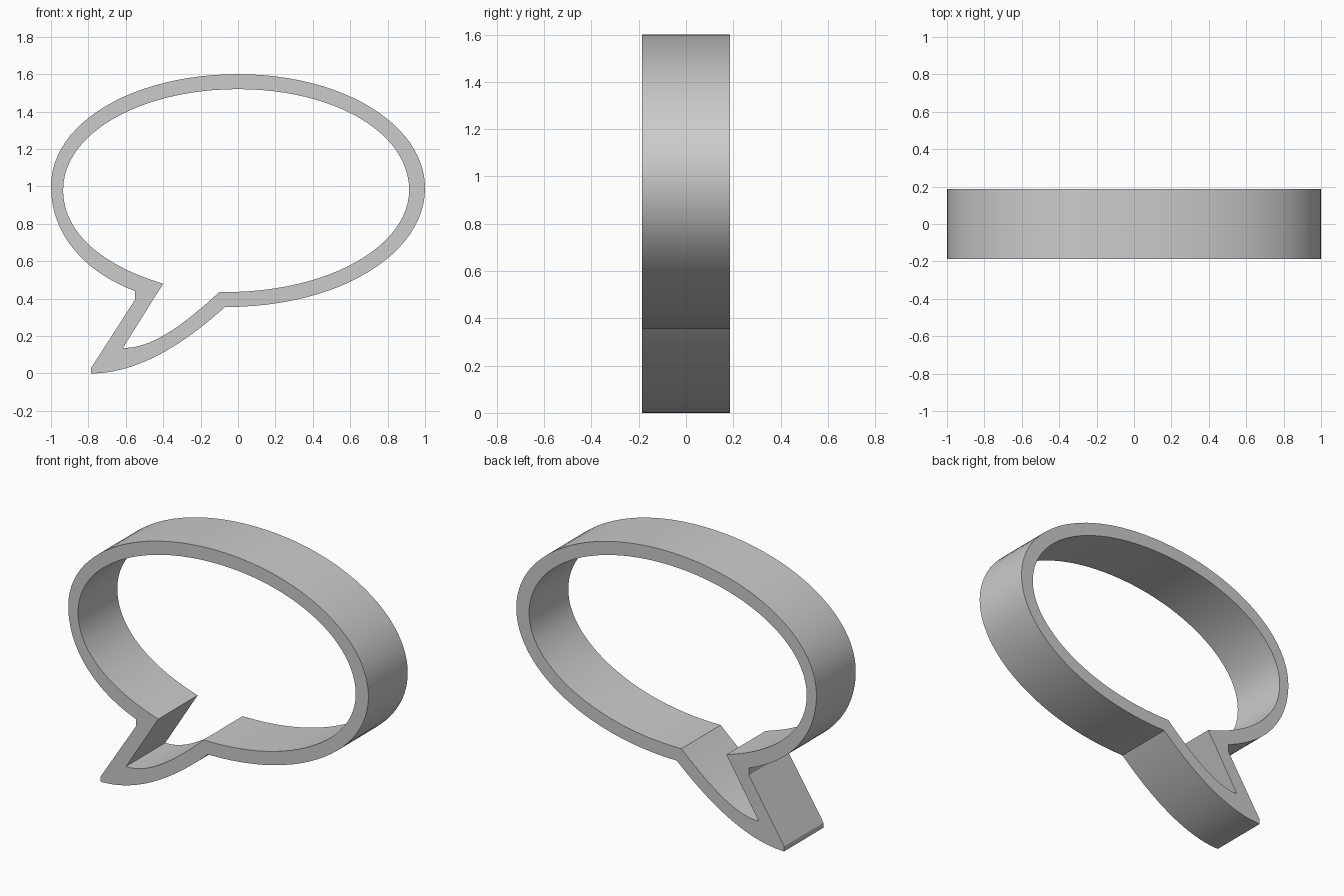
import bpy, bmesh
from mathutils import Vector
from mathutils.geometry import interpolate_bezier

if "Cube" in bpy.data.objects:
    bpy.data.objects.remove(bpy.data.objects["Cube"])

DEPTH = 0.374
STEPS = 25


def outline(start, segments):
    """Closed x/z outline: 1-point segments are lines, 3-point ones are cubic curves."""
    pts = [Vector(start)]
    for seg in segments:
        seg = [Vector(p) for p in seg]
        if len(seg) == 1:
            pts.append(seg[0])
        else:
            pts += interpolate_bezier(pts[-1], seg[0], seg[1], seg[2], STEPS)[1:]
    return pts[:-1]  # last point repeats the first


# Outer edge: balloon, then tail
outer = outline((0, 1.6), [
    [(-0.56, 1.6), (-1, 1.34), (-1, 1.0)],
    [(-1, 0.76), (-0.84, 0.55), (-0.55, 0.44)],
    [(-0.55, 0.395)],
    [(-0.785, 0.03)],
    [(-0.785, 0)],
    [(-0.53, 0.0), (-0.28, 0.165), (-0.07, 0.355)],
    [(0.56, 0.355), (1, 0.65), (1, 0.99)],
    [(1, 1.33), (0.56, 1.6), (0, 1.6)],
])

# Inner edge: open into the tail
inner = outline((0, 1.52), [
    [(-0.51, 1.52), (-0.935, 1.29), (-0.935, 0.98)],
    [(-0.935, 0.75), (-0.72, 0.575), (-0.40, 0.48)],
    [(-0.615, 0.137)],
    [(-0.46, 0.13), (-0.28, 0.27), (-0.10, 0.435)],
    [(-0.07, 0.435)],
    [(0.5, 0.435), (0.915, 0.69), (0.915, 0.98)],
    [(0.915, 1.29), (0.51, 1.52), (0, 1.52)],
])

# Fill the band between the two edges and extrude it through the depth
bm = bmesh.new()
edges = []
for loop in (outer, inner):
    verts = [bm.verts.new((p[0], -DEPTH / 2, p[1])) for p in loop]
    edges += [bm.edges.new((v, verts[(i + 1) % len(verts)])) for i, v in enumerate(verts)]
bmesh.ops.triangle_fill(bm, edges=edges, use_beauty=True, normal=(0, -1, 0))
ext = bmesh.ops.extrude_face_region(bm, geom=bm.faces[:], use_keep_orig=True)
bmesh.ops.translate(bm, vec=(0, DEPTH, 0),
                    verts=[g for g in ext["geom"] if isinstance(g, bmesh.types.BMVert)])
bmesh.ops.recalc_face_normals(bm, faces=bm.faces[:])

mesh = bpy.data.meshes.new("speech_bubble")
bm.to_mesh(mesh)
bm.free()
bubble = bpy.data.objects.new("speech_bubble", mesh)
bpy.context.collection.objects.link(bubble)
bpy.context.view_layer.objects.active = bubble
bubble.select_set(True)
bpy.ops.object.shade_smooth_by_angle(angle=0.5)
